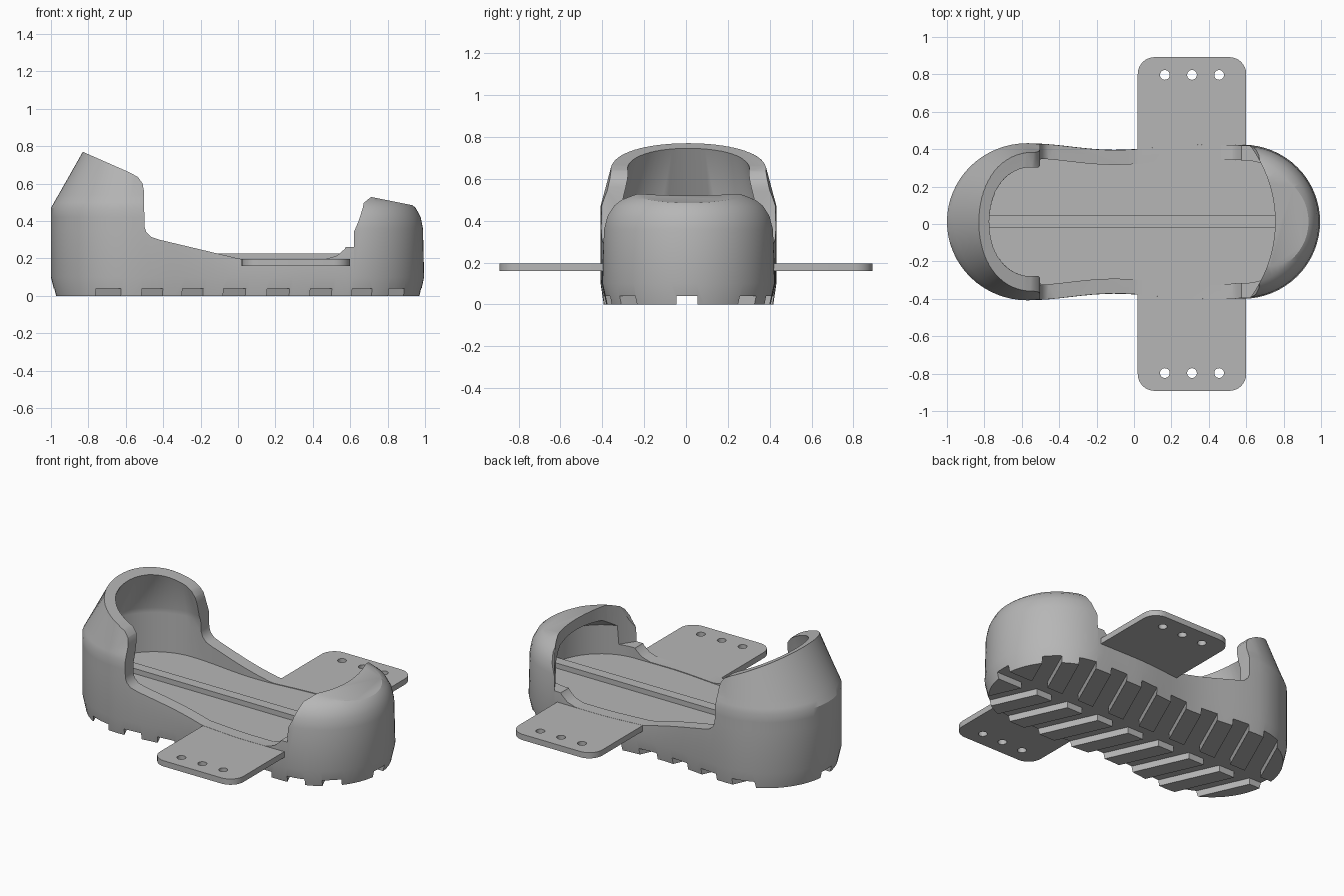
import bpy, bmesh, math
from mathutils import Vector

cube = bpy.data.objects.get("Cube")
if cube:
    bpy.data.objects.remove(cube, do_unlink=True)

grey = bpy.data.materials.new("plain grey")
grey.use_nodes = True
grey.diffuse_color = (0.47, 0.47, 0.47, 1)
grey.node_tree.nodes["Principled BSDF"].inputs["Base Color"].default_value = grey.diffuse_color

MID_Y = 0.012
HEEL_X, TOE_X = -0.57, 0.58


def finish(bm, name):
    bmesh.ops.recalc_face_normals(bm, faces=bm.faces)
    mesh = bpy.data.meshes.new(name)
    bm.to_mesh(mesh)
    bm.free()
    mesh.materials.append(grey)
    obj = bpy.data.objects.new(name, mesh)
    bpy.context.collection.objects.link(obj)
    return obj


def prism(name, points, low, high, along="Z"):
    """Extrude a flat polygon along Z, or an x-z polygon along Y."""
    bm = bmesh.new()
    place = (lambda p: (p[0], p[1], low)) if along == "Z" else (lambda p: (p[0], low, p[1]))
    face = bm.faces.new([bm.verts.new(place(p)) for p in points])
    new = bmesh.ops.extrude_face_region(bm, geom=[face])["geom"]
    step = Vector((0, 0, high - low)) if along == "Z" else Vector((0, high - low, 0))
    bmesh.ops.translate(bm, vec=step, verts=[v for v in new if isinstance(v, bmesh.types.BMVert)])
    return finish(bm, name)


def outline(heel_in, side_in, toe_in):
    """Footprint: rounded heel, waisted middle, rounded toe."""
    steps = 32
    pts = []
    for i in range(steps + 1):
        a = math.pi * (0.5 + i / steps)
        pts.append((HEEL_X + (0.43 - heel_in) * math.cos(a), (0.42 - side_in) * math.sin(a)))
    middle = []
    for i in range(1, 20):
        s = i / 20
        x = HEEL_X + s * (TOE_X - HEEL_X)
        waist = 0.032 * math.sin(math.pi * s / 0.8) ** 2 if s < 0.8 else 0
        middle.append((x, 0.42 - 0.008 * s - waist - side_in * (1 - s) - toe_in * s))
    pts += [(x, -w) for x, w in middle]
    for i in range(steps + 1):
        a = math.pi * (-0.5 + i / steps)
        pts.append((TOE_X + (0.415 - toe_in) * math.cos(a), (0.412 - toe_in) * math.sin(a)))
    pts += reversed(middle)
    return pts


def loft(name, levels):
    bm = bmesh.new()
    rings = [[bm.verts.new((x, y + MID_Y, z)) for x, y in outline(*insets)] for z, *insets in levels]
    for a, b in zip(rings, rings[1:]):
        for i in range(len(a)):
            j = (i + 1) % len(a)
            bm.faces.new((a[i], a[j], b[j], b[i]))
    bm.faces.new(rings[0])
    bm.faces.new(rings[-1])
    return finish(bm, name)


def cut(obj, cutter):
    cutter.hide_render = True
    mod = obj.modifiers.new("cut", "BOOLEAN")
    mod.operation = "DIFFERENCE"
    mod.solver = "EXACT"
    mod.object = cutter
    bpy.context.view_layer.objects.active = obj
    bpy.ops.object.modifier_apply(modifier=mod.name)
    bpy.data.objects.remove(cutter, do_unlink=True)


def smooth(obj):
    bpy.ops.object.select_all(action="DESELECT")
    obj.select_set(True)
    bpy.context.view_layer.objects.active = obj
    bpy.ops.object.shade_smooth_by_angle(angle=math.radians(28))


def circle(cx, cy, r, start=0, sweep=360, n=24):
    return [(cx + r * math.cos(math.radians(start + sweep * i / n)),
             cy + r * math.sin(math.radians(start + sweep * i / n))) for i in range(n)]


# Outer body with tapered heel and rounded toe: height, heel, side and toe insets
body = loft("shoe_body", [
    (0, 0.025, 0.015, 0.022), (0.1, 0, 0, 0), (0.36, 0, 0, 0.006), (0.42, 0, 0, 0.018),
    (0.47, 0, 0, 0.045), (0.5, 0.017, 0.008, 0.08), (0.525, 0.031, 0.015, 0.13),
    (0.54, 0.04, 0.019, 0.18), (0.9, 0.244, 0.115, 0.2)])

# Hollow inside, roofed over at the toe
cut(body, loft("cavity_cutter", [
    (0.193, 0.07, 0.08, 0.08), (0.38, 0.07, 0.08, 0.09), (0.44, 0.07, 0.08, 0.16),
    (0.47, 0.07, 0.08, 0.36), (1.0, 0.37, 0.22, 0.38)]))

# Side contour of the heel cup, low walls and toe cap
contour = [(-1.2, 0.93), (-0.83, 0.77), (-0.58, 0.66), (-0.535, 0.635), (-0.51, 0.6),
           (-0.503, 0.56), (-0.5, 0.37), (-0.49, 0.34), (-0.465, 0.315), (-0.42, 0.3),
           (0, 0.2), (0.02, 0.197), (0.47, 0.197), (0.53, 0.215), (0.57, 0.25), (0.61, 0.32),
           (0.645, 0.4), (0.667, 0.47), (0.68, 0.535), (0.92, 0.487), (1.2, 0.43),
           (1.2, 1.2), (-1.2, 1.2)]
cut(body, prism("contour_cutter", contour, -0.7, 0.7, "Y"))

# Curved edge of the toe opening
arc = [(0.1, 0.5), (0.1, -0.48)] + circle(0.075, MID_Y, 0.68, -42, 84)
cut(body, prism("toe_arc_cutter", arc, 0.26, 0.9))

# Tread: one long groove and a row of chevrons
cut(body, prism("long_groove_cutter", [(-1.2, -0.045), (1.2, -0.045), (1.2, 0.055), (-1.2, 0.055)],
                -0.1, 0.04))
for i in range(8):
    tip = -0.86 + 0.226 * i
    end = tip + 0.27
    chevron = [(tip - 0.058, 0), (end - 0.058, -0.6), (end + 0.058, -0.6),
               (tip + 0.058, 0), (end + 0.058, 0.6), (end - 0.058, 0.6)]
    cut(body, prism("chevron_cutter", chevron, -0.1, 0.04))
smooth(body)

# Raised rib along the insole
prism("insole_rib", [(-0.92, -0.02), (0.91, -0.02), (0.91, 0.045), (-0.92, 0.045)], 0.18, 0.225)

# Side strap tabs with rounded corners and three holes
for side, name in ((1, "left_strap_tab"), (-1, "right_strap_tab")):
    r = 0.09
    shape = [(0.02, 0.36), (0.6, 0.36)] + circle(0.6 - r, 0.892 - r, r, 0, 90, 8)
    shape += [(0.6 - r, 0.892)] + circle(0.02 + r, 0.892 - r, r, 90, 90, 8) + [(0.02, 0.892 - r)]
    tab = prism(name, [(x, side * y) for x, y in shape], 0.16, 0.196)
    for x in (0.165, 0.31, 0.455):
        cut(tab, prism("hole_cutter", circle(x, side * 0.797, 0.026), 0.1, 0.3))
    smooth(tab)
